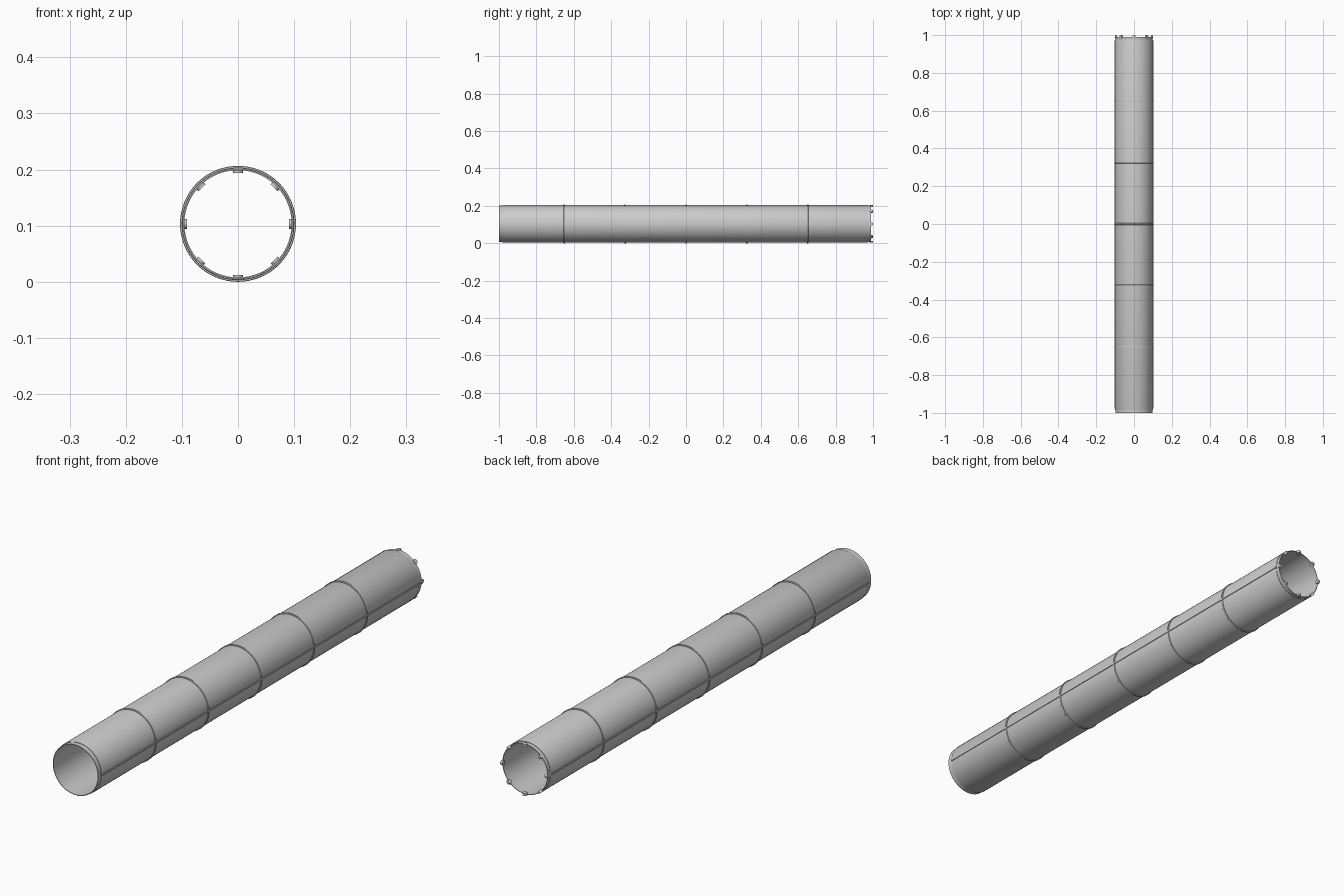
import bpy, bmesh, math
from mathutils import Matrix, Vector

if "Cube" in bpy.data.objects:
    bpy.data.objects.remove(bpy.data.objects["Cube"])

R_RING, R_BODY, R_NECK, R_IN = 0.1033, 0.1003, 0.0978, 0.0955
ZC = R_RING          # axis height, so the ribs touch the ground
SEG = 96


def finish(bm, name):
    bmesh.ops.recalc_face_normals(bm, faces=bm.faces)
    me = bpy.data.meshes.new(name)
    bm.to_mesh(me)
    bm.free()
    ob = bpy.data.objects.new(name, me)
    bpy.context.collection.objects.link(ob)
    bpy.ops.object.select_all(action='DESELECT')
    ob.select_set(True)
    bpy.context.view_layer.objects.active = ob
    bpy.ops.object.shade_smooth_by_angle(angle=math.radians(30))
    return ob


def lathe(name, profile):
    """Revolve a closed (radius, y) profile around the tube axis."""
    bm = bmesh.new()
    rings = []
    for i in range(SEG):
        a = 2 * math.pi * i / SEG
        rings.append([bm.verts.new((r * math.cos(a), y, ZC + r * math.sin(a)))
                      for r, y in profile])
    n = len(profile)
    for i in range(SEG):
        p, q = rings[i], rings[(i + 1) % SEG]
        for j in range(n):
            k = (j + 1) % n
            bm.faces.new((p[j], p[k], q[k], q[j]))
    return finish(bm, name)


# Hollow tube with a slightly narrower neck at each end
lathe("tube_body", [
    (R_IN, -1.0), (R_NECK, -1.0), (R_NECK, -0.981), (R_BODY - 0.001, -0.981),
    (R_BODY, -0.978), (R_BODY, 0.971), (R_BODY - 0.001, 0.974),
    (R_NECK, 0.974), (R_NECK, 0.99), (R_IN, 0.99)])

# Thin raised ribs around the tube
for i in range(-2, 3):
    y = i * 0.325
    lathe(f"rib_{i + 3}", [
        (R_BODY - 0.002, y - 0.004), (R_RING - 0.001, y - 0.004),
        (R_RING, y - 0.003), (R_RING, y + 0.003),
        (R_RING - 0.001, y + 0.004), (R_BODY - 0.002, y + 0.004)])

# Lengthwise seam strips on both sides
for side, s in (("left", -1), ("right", 1)):
    bm = bmesh.new()
    bmesh.ops.create_cube(bm, size=1, matrix=Matrix.Translation((s * 0.1005, -0.0035, ZC))
                          @ Matrix.Diagonal((0.005, 1.949, 0.006, 1)))
    finish(bm, f"seam_{side}")

# Eight radial locking pins on the back rim
for i in range(8):
    a = i * math.pi / 4
    d = Vector((math.cos(a), 0, math.sin(a)))
    bm = bmesh.new()
    bmesh.ops.create_cone(
        bm, cap_ends=True, segments=20, radius1=0.009, radius2=0.009, depth=0.0095,
        matrix=Matrix.Translation(Vector((0, 0.991, ZC)) + d * 0.0957)
        @ d.to_track_quat('Z', 'Y').to_matrix().to_4x4())
    finish(bm, f"locking_pin_{i + 1}")
